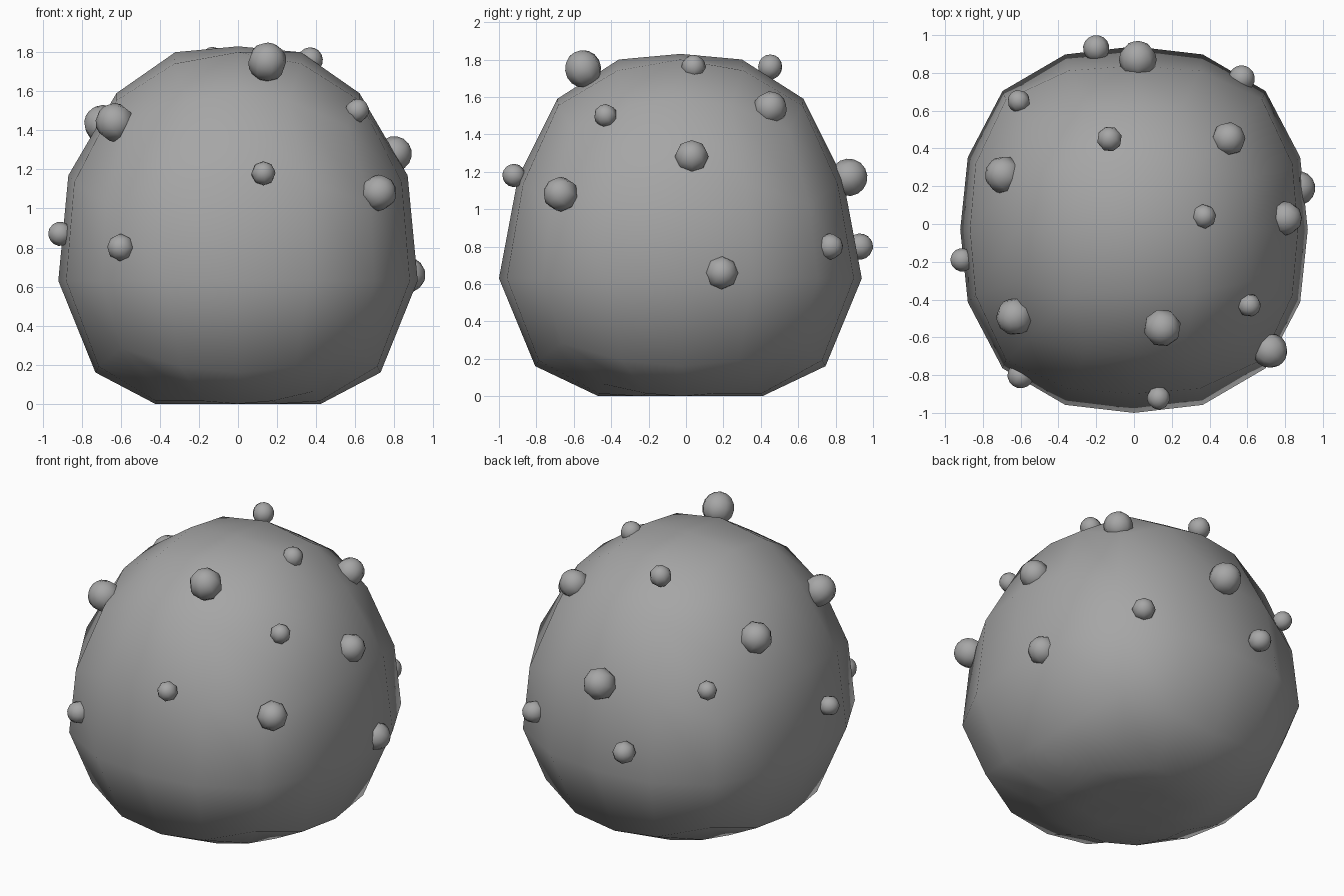
import bpy, bmesh, math
from mathutils import Vector

cube = bpy.data.objects.get("Cube")
if cube:
    bpy.data.objects.remove(cube, do_unlink=True)

grey = bpy.data.materials.new("stone grey")
grey.use_nodes = True
colour = (0.38, 0.38, 0.38, 1)
grey.diffuse_color = colour
grey.node_tree.nodes["Principled BSDF"].inputs["Base Color"].default_value = colour

# Profile rows: sphere height, x scale, y scale, finished height
PROFILE = [
    (-1.0, 0.58, 0.60, 0.0),
    (-0.707, 0.60, 0.62, 0.0),
    (-0.383, 0.79, 0.84, 0.16),
    (0.0, 0.92, 0.97, 0.63),
    (0.383, 0.94, 0.94, 1.17),
    (0.707, 0.88, 0.93, 1.59),
    (0.924, 0.84, 0.86, 1.80),
    (1.0, 0.84, 0.86, 1.83),
]


def profile_at(height):
    for low, high in zip(PROFILE, PROFILE[1:]):
        if height <= high[0] + 1e-4:
            t = (height - low[0]) / (high[0] - low[0])
            return [a + (b - a) * t for a, b in zip(low[1:], high[1:])]
    return PROFILE[-1][1:]


def boulder_point(co):
    """Map a grid point of the cube onto the squat, flat-bottomed boulder."""
    d = Vector([math.tan(c * math.pi / 4) for c in co]).normalized()
    sx, sy, z = profile_at(d.z)
    bulge = 1 + 0.07 * math.sin(2 * math.atan2(d.y, d.x)) ** 2 * (d.z > -0.5)
    return Vector((d.x * sx * bulge, d.y * sy * bulge - 0.03, z))


def finish(bm, name):
    for face in bm.faces:
        face.smooth = True
    mesh = bpy.data.meshes.new(name)
    bm.to_mesh(mesh)
    bm.free()
    mesh.materials.append(grey)
    obj = bpy.data.objects.new(name, mesh)
    bpy.context.collection.objects.link(obj)
    return obj


# Boulder body
bm = bmesh.new()
bmesh.ops.create_cube(bm, size=2)
bmesh.ops.subdivide_edges(bm, edges=bm.edges[:], cuts=3, use_grid_fill=True)
for v in bm.verts:
    v.co = boulder_point(v.co)
finish(bm, "boulder_body")

# Round bumps, each with its pole pointing away from the body: x, y, z, radius
BUMPS = [
    (0.15, -0.55, 1.75, 0.10),
    (0.37, 0.04, 1.76, 0.065),
    (0.61, -0.43, 1.50, 0.062),
    (0.13, -0.92, 1.18, 0.062),
    (0.72, -0.67, 1.08, 0.093),
    (0.80, 0.03, 1.28, 0.09),
    (-0.60, -0.80, 0.80, 0.07),
    (-0.91, -0.19, 0.87, 0.062),
    (-0.63, -0.49, 1.44, 0.10),
    (-0.69, 0.26, 1.43, 0.10),
    (0.87, 0.19, 0.66, 0.09),
    (0.57, 0.77, 0.80, 0.07),
    (-0.20, 0.93, 0.80, 0.07),
    (0.02, 0.87, 1.17, 0.10),
    (0.50, 0.45, 1.54, 0.09),
    (-0.13, 0.45, 1.76, 0.067),
    (-0.61, 0.65, 1.21, 0.06),
]
for i, (x, y, z, radius) in enumerate(BUMPS, 1):
    bm = bmesh.new()
    bmesh.ops.create_uvsphere(bm, u_segments=8, v_segments=8, radius=radius)
    bump = finish(bm, f"bump_{i}")
    bump.location = (x, y, z)
    bump.rotation_euler = Vector((x, y, z - 0.7)).to_track_quat("Z", "Y").to_euler()
